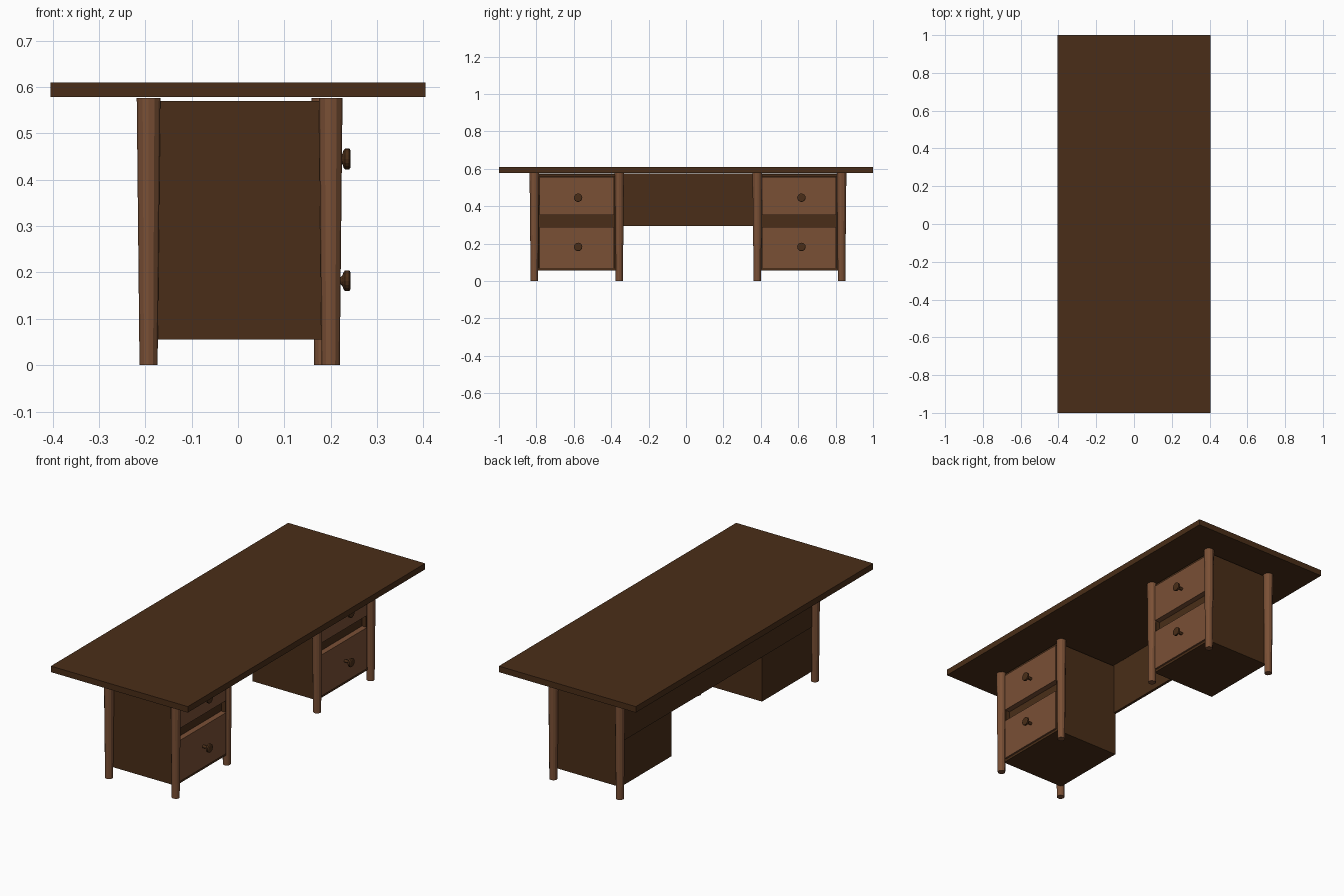
import bpy, math

if "Cube" in bpy.data.objects:
    bpy.data.objects.remove(bpy.data.objects["Cube"])


def material(name, color):
    m = bpy.data.materials.new(name)
    m.diffuse_color = (*color, 1)
    m.use_nodes = True
    m.node_tree.nodes["Principled BSDF"].inputs["Base Color"].default_value = m.diffuse_color
    return m


DARK = material("dark_wood", (0.068, 0.027, 0.009))
LIGHT = material("light_wood", (0.195, 0.08, 0.036))


def box(name, x, y, z, mat):
    """Box given as (min, max) ranges."""
    bpy.ops.mesh.primitive_cube_add(size=1, location=[(a + b) / 2 for a, b in (x, y, z)])
    o = bpy.context.object
    o.name = name
    o.scale = [b - a for a, b in (x, y, z)]
    bpy.ops.object.transform_apply(location=False, rotation=False, scale=True)
    o.data.materials.append(mat)
    return o


def leg(name, x, y):
    """Tapered faceted leg, wider at the top."""
    h = 0.576
    bpy.ops.mesh.primitive_cone_add(vertices=12, radius1=0.0195, radius2=0.0255,
                                    depth=h, location=(x, y, h / 2))
    o = bpy.context.object
    o.name = name
    o.data.materials.append(LIGHT)


def knob(name, x, y, z):
    """Turned knob: profile of (distance along x, radius) revolved about x."""
    profile = [(-0.005, 0.008), (0.021, 0.008), (0.025, 0.011), (0.028, 0.019),
               (0.031, 0.0225), (0.040, 0.0225), (0.043, 0.018)]
    n = 16
    verts = [(d, r * math.cos(2 * math.pi * i / n), r * math.sin(2 * math.pi * i / n))
             for d, r in profile for i in range(n)]
    faces = [(k * n + i, k * n + (i + 1) % n, (k + 1) * n + (i + 1) % n, (k + 1) * n + i)
             for k in range(len(profile) - 1) for i in range(n)]
    last = (len(profile) - 1) * n
    faces += [tuple(range(n))[::-1], tuple(range(last, last + n))]
    me = bpy.data.meshes.new(name)
    me.from_pydata(verts, [], faces)
    me.materials.append(DARK)
    o = bpy.data.objects.new(name, me)
    o.location = (x, y, z)
    bpy.context.collection.objects.link(o)


def pedestal(side, y0, y1, drawer_y, knob_y):
    """Cabinet body with a raised front frame, two drawers and knobs."""
    z0, z1, back, core, front = 0.055, 0.57, -0.188, 0.17, 0.193
    d0, d1 = drawer_y
    box(side + "_cabinet", (back, core), (y0, y1), (z0, z1), DARK)
    box(side + "_frame_bottom", (core, front), (y0, y1), (z0, 0.068), DARK)
    box(side + "_frame_top", (core, front), (y0, y1), (0.558, z1), DARK)
    box(side + "_frame_side_a", (core, front), (y0, d0), (0.068, 0.558), DARK)
    box(side + "_frame_side_b", (core, front), (d1, y1), (0.068, 0.558), DARK)
    for level, za, zb, kz in (("lower", 0.07, 0.289, 0.182), ("upper", 0.353, 0.556, 0.445)):
        box(f"{side}_{level}_drawer", (core - 0.005, 0.2), (d0 + 0.002, d1 - 0.002), (za, zb), LIGHT)
        knob(f"{side}_{level}_knob", 0.2, knob_y, kz)


# Desktop and back panel
box("desktop", (-0.404, 0.404), (-1, 1), (0.578, 0.61), DARK)
box("back_panel", (-0.192, -0.178), (-0.80, 0.82), (0.295, 0.574), DARK)

# Pedestals
pedestal("left", -0.80, -0.372, (-0.785, -0.383), -0.577)
pedestal("right", 0.392, 0.822, (0.404, 0.804), 0.617)

# Legs: four along the drawer side, two at the outer back corners
for name, x, y in (("left_outer_front_leg", 0.2, -0.811), ("left_inner_front_leg", 0.184, -0.357),
                   ("right_inner_front_leg", 0.2, 0.381), ("right_outer_front_leg", 0.2, 0.832),
                   ("left_back_leg", -0.193, -0.811), ("right_back_leg", -0.193, 0.832)):
    leg(name, x, y)
